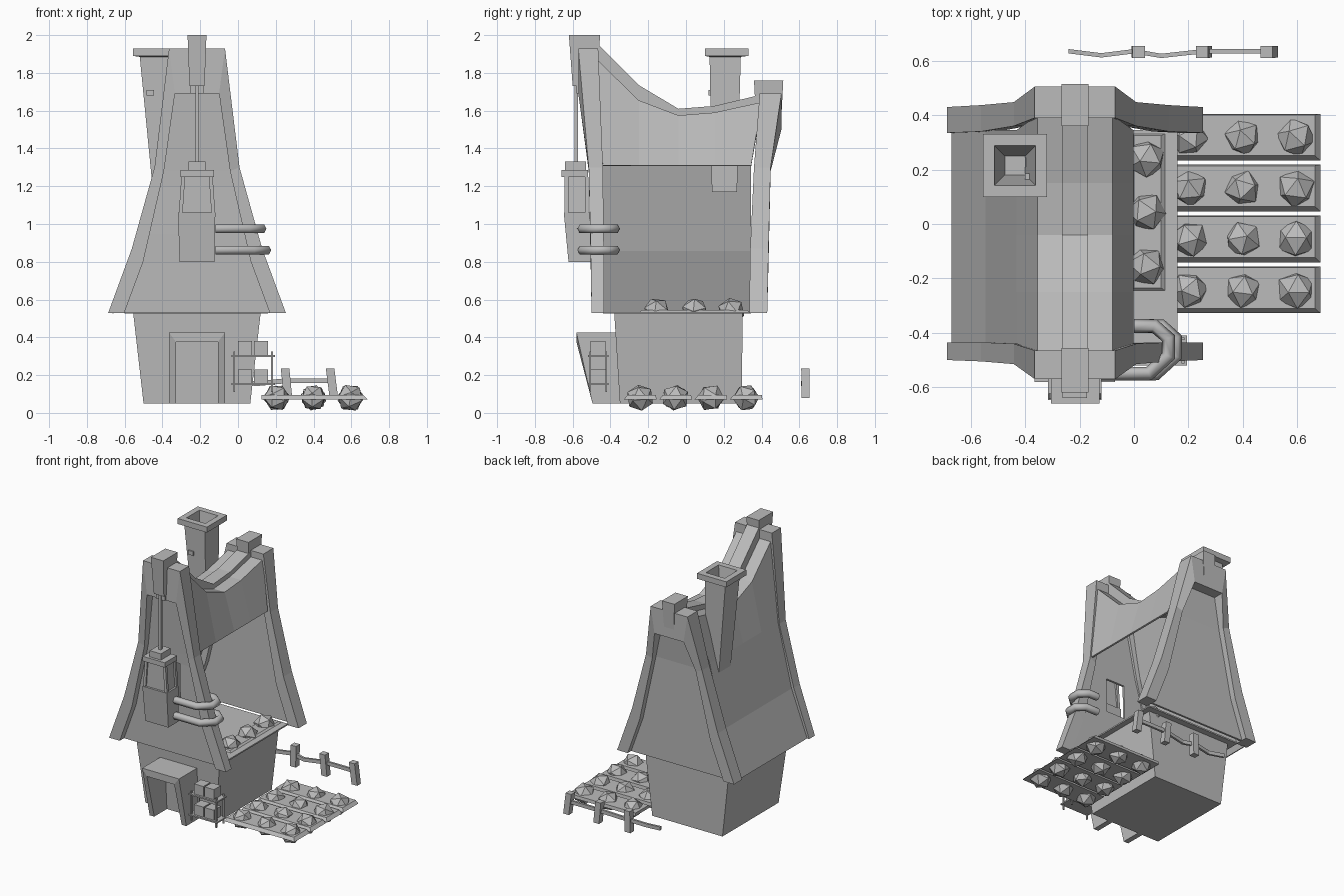
import bpy, bmesh, random
from mathutils import Euler

random.seed(4)
CX = -0.217  # house centre line

cube = bpy.data.objects.get("Cube")
if cube:
    bpy.data.objects.remove(cube)

grey = bpy.data.materials.new("plain_grey")
grey.use_nodes = True
grey.diffuse_color = (0.5, 0.5, 0.5, 1)
grey.node_tree.nodes["Principled BSDF"].inputs["Base Color"].default_value = (0.5, 0.5, 0.5, 1)


def add(name, bm, fix=True):
    if fix:
        bmesh.ops.recalc_face_normals(bm, faces=bm.faces)
    me = bpy.data.meshes.new(name)
    bm.to_mesh(me)
    bm.free()
    me.materials.append(grey)
    ob = bpy.data.objects.new(name, me)
    bpy.context.collection.objects.link(ob)
    return ob


def loft(name, rings, closed=True):
    """Skin a list of equal-length rings; closed rings get end caps."""
    bm = bmesh.new()
    vs = [[bm.verts.new(p) for p in r] for r in rings]
    n = len(vs[0])
    for a, b in zip(vs, vs[1:]):
        for i in range(n if closed else n - 1):
            j = (i + 1) % n
            bm.faces.new((a[i], a[j], b[j], b[i]))
    if closed:
        bm.faces.new(vs[0])
        bm.faces.new(vs[-1])
    return add(name, bm)


def rect(x0, x1, y0, y1, z):
    return [(x0, y0, z), (x1, y0, z), (x1, y1, z), (x0, y1, z)]


def block(name, x0, x1, y0, y1, z0, z1, top=None):
    """Box, or a tapered box when a top rectangle is given."""
    return loft(name, [rect(x0, x1, y0, y1, z0), rect(*(top or (x0, x1, y0, y1)), z1)])


def arch(name, outer, inner, depth):
    """Mirrored frame: (half width, z) profiles and (front, back) y per point."""
    half = list(zip(outer, inner, depth))
    rings = []
    for s, seq in ((-1, half), (1, half[::-1])):
        for (ox, oz), (ix, iz), (f, b) in seq:
            rings.append([(CX + s * ox, f, oz), (CX + s * ox, b, oz),
                          (CX + s * ix, b, iz), (CX + s * ix, f, iz)])
    return loft(name, rings)


def gable(name, rows, hole=None, wide=0.075):
    """Upright panel of (half width, y, z) rows, with an optional window cell."""
    bm = bmesh.new()
    vs = [[bm.verts.new((CX + x, y, z)) for x in (-w, -wide, wide, w)] for w, y, z in rows]
    for k, (a, b) in enumerate(zip(vs, vs[1:])):
        for i in range(3):
            if not (i == 1 and k == hole):
                bm.faces.new((a[i], a[i + 1], b[i + 1], b[i]))
    ob = add(name, bm)
    ob.modifiers.new("thickness", "SOLIDIFY").thickness = 0.015
    return ob


def plant(name, x, y, z, r):
    bm = bmesh.new()
    bmesh.ops.create_icosphere(bm, subdivisions=1, radius=r)
    turn = Euler([random.uniform(0, 3) for _ in range(3)]).to_matrix()
    for v in bm.verts:
        v.co = turn @ v.co
    bmesh.ops.translate(bm, verts=bm.verts, vec=(x, y, z))
    add(name, bm)


# Walls, upper floor and porch
block("walls", -0.5, 0.065, -0.35, 0.295, 0.05, 0.53, (-0.555, 0.12, -0.38, 0.3))
block("upper_floor", -0.6, 0.16, -0.44, 0.345, 0.525, 0.535)
arch("porch", [(0.148, 0.05), (0.148, 0.425)], [(0.11, 0.05), (0.11, 0.375)],
     [(-0.495, -0.34), (-0.58, -0.34)])

# Gable frames
for name, top, depth in (
        ("front_gable_frame", 1.93, [(-0.5, -0.435), (-0.505, -0.435), (-0.515, -0.44), (-0.57, -0.465)]),
        ("back_gable_frame", 1.69, [(0.335, 0.43), (0.34, 0.437), (0.36, 0.448), (0.39, 0.505)])):
    arch(name, [(0.47, 0.53), (0.345, 0.87), (0.225, 1.3), (0.148, top)],
         [(0.385, 0.53), (0.285, 0.8), (0.175, 1.28), (0.117, top - 0.24 if top > 1.8 else 1.5)], depth)

# Gable panels, the front one with a window
gable("front_gable", [(0.4, -0.45, 0.53), (0.3, -0.455, 0.8), (0.26, -0.46, 0.95),
                      (0.21, -0.465, 1.2), (0.185, -0.47, 1.28), (0.125, -0.5, 1.7)], hole=2)
gable("back_gable", [(0.4, 0.39, 0.53), (0.3, 0.395, 0.8), (0.185, 0.405, 1.28), (0.125, 0.43, 1.52)])

# Sagging roof: full slope on one side, open below the bend on the other
stations = [(-0.47, 1.87), (-0.25, 1.655), (-0.04, 1.575), (0.15, 1.59), (0.4, 1.645)]
rings = []
for y, z in stations:
    low = max(-0.44, min(0.345, y))
    rings.append([(CX - 0.453, low, 0.53), (CX - 0.328, low, 0.86), (CX - 0.215, low, 1.31),
                  (CX - 0.138, y, z), (CX + 0.138, y, z), (CX + 0.215, low, 1.31)])
roof = loft("roof", rings, closed=False)
roof.modifiers.new("thickness", "SOLIDIFY").thickness = 0.012

# Ridge beam and its end caps
loft("ridge_beam", [[(CX - 0.048, y, z - 0.03), (CX + 0.048, y, z - 0.03),
                     (CX + 0.048, y, z + t), (CX - 0.048, y, z + t)]
                    for (y, z), t in zip(stations, (0.085, 0.08, 0.035, 0.035, 0.04))])
block("front_ridge_cap", CX - 0.04, CX + 0.04, -0.6, -0.47, 1.73, 2.0,
      (CX - 0.05, CX + 0.05, -0.62, -0.455))
block("front_hook", CX - 0.035, CX + 0.035, -0.58, -0.5, 1.69, 1.74)
block("back_ridge_cap", CX - 0.04, CX + 0.04, 0.37, 0.505, 1.57, 1.76,
      (CX - 0.05, CX + 0.05, 0.36, 0.515))

# Chimney with hollow top
loft("chimney", [rect(-0.45, -0.35, 0.137, 0.27, 1.17),
                 rect(-0.52, -0.355, 0.125, 0.29, 1.885),
                 rect(-0.555, -0.32, 0.1, 0.33, 1.89),
                 rect(-0.555, -0.32, 0.1, 0.33, 1.93),
                 rect(-0.513, -0.362, 0.142, 0.288, 1.93),
                 rect(-0.475, -0.4, 0.18, 0.25, 1.7)])
block("chimney_brick", -0.485, -0.445, 0.119, 0.13, 1.68, 1.71)
for y, z in ((0.15, 1.77), (0.21, 1.69)):
    block("chimney_brick", -0.4, -0.36, y, y + 0.035, z, z + 0.025)

# Hanging lift cabin
block("lift_base", -0.31, -0.125, -0.622, -0.505, 0.8, 1.06, (-0.317, -0.12, -0.647, -0.51))
block("lift_cabin", -0.3, -0.134, -0.632, -0.525, 1.06, 1.25, (-0.288, -0.146, -0.632, -0.53))
for sx in (-1, 1):
    for y in (-0.643, -0.535):
        x, t = CX + sx * 0.086, CX + sx * 0.073
        block("lift_post", x - 0.01, x + 0.01, y, y + 0.02, 1.06, 1.25,
              (t - 0.01, t + 0.01, y, y + 0.02))
block("lift_roof", -0.305, -0.127, -0.66, -0.52, 1.25, 1.285)
block("lift_cap", -0.262, -0.172, -0.64, -0.53, 1.285, 1.33)
block("lift_rope", CX - 0.009, CX + 0.009, -0.59, -0.572, 1.33, 1.75)

# Rails wrapping around the front corner
for z, dx in ((0.862, 0.0), (0.975, -0.025)):
    cu = bpy.data.curves.new("corner_rail", "CURVE")
    cu.dimensions = "3D"
    cu.bevel_depth, cu.bevel_resolution, cu.use_fill_caps = 0.026, 1, True
    sp = cu.splines.new("POLY")
    path = [(-0.12, -0.55), (0.08, -0.55), (0.152, -0.485), (0.152, -0.42), (0.1, -0.375), (0.0, -0.375)]
    sp.points.add(len(path) - 1)
    for p, (x, y) in zip(sp.points, path):
        p.co = (x + (dx if x > 0 else 0), y, z, 1)
    cu.materials.append(grey)
    bpy.context.collection.objects.link(bpy.data.objects.new("corner_rail", cu))

# Balcony planter
block("balcony_planter", -0.005, 0.12, -0.25, 0.335, 0.53, 0.545, (0.0, 0.1, -0.235, 0.325))
for y in (-0.155, 0.045, 0.24):
    plant("balcony_plant", 0.045, y, 0.54, 0.073)

# Garden beds with rows of plants
for i in range(4):
    y = -0.328 + i * 0.187
    block("garden_bed", 0.125, 0.685, y, y + 0.172, 0.072, 0.094, (0.125, 0.665, y + 0.018, y + 0.168))
    for x, r in ((0.205, 0.071), (0.4, 0.07), (0.595, 0.074)):
        plant("garden_plant", x, y + 0.085, 0.08, r)

# Crate stand beside the porch
for z in (0.147, 0.297):
    block("stand_shelf", -0.035, 0.195, -0.52, -0.41, z, z + 0.01)
    for x in (0.0, 0.085):
        block("crate", x, x + 0.075, -0.505, -0.425, z + 0.01, z + 0.083)
for x in (-0.025, 0.175):
    for y in (-0.512, -0.427):
        block("stand_leg", x, x + 0.01, y, y + 0.01, 0.11, 0.325)

# Crooked back fence
rail = [(-0.24, 0.635, 0.17), (-0.12, 0.62, 0.155), (0.0, 0.635, 0.165),
        (0.1, 0.618, 0.155), (0.255, 0.635, 0.17), (0.5, 0.635, 0.17)]
loft("fence_rail", [[(x, y - 0.008, z - 0.013), (x, y + 0.008, z - 0.013),
                     (x, y + 0.008, z + 0.013), (x, y - 0.008, z + 0.013)] for x, y, z in rail])
for x, lean in ((0.01, 0.01), (0.262, -0.01), (0.505, -0.015)):
    block("fence_post", x - 0.02, x + 0.025, 0.612, 0.655, 0.08, 0.235,
          (x - 0.025 + lean, x + 0.02 + lean, 0.61, 0.655))
